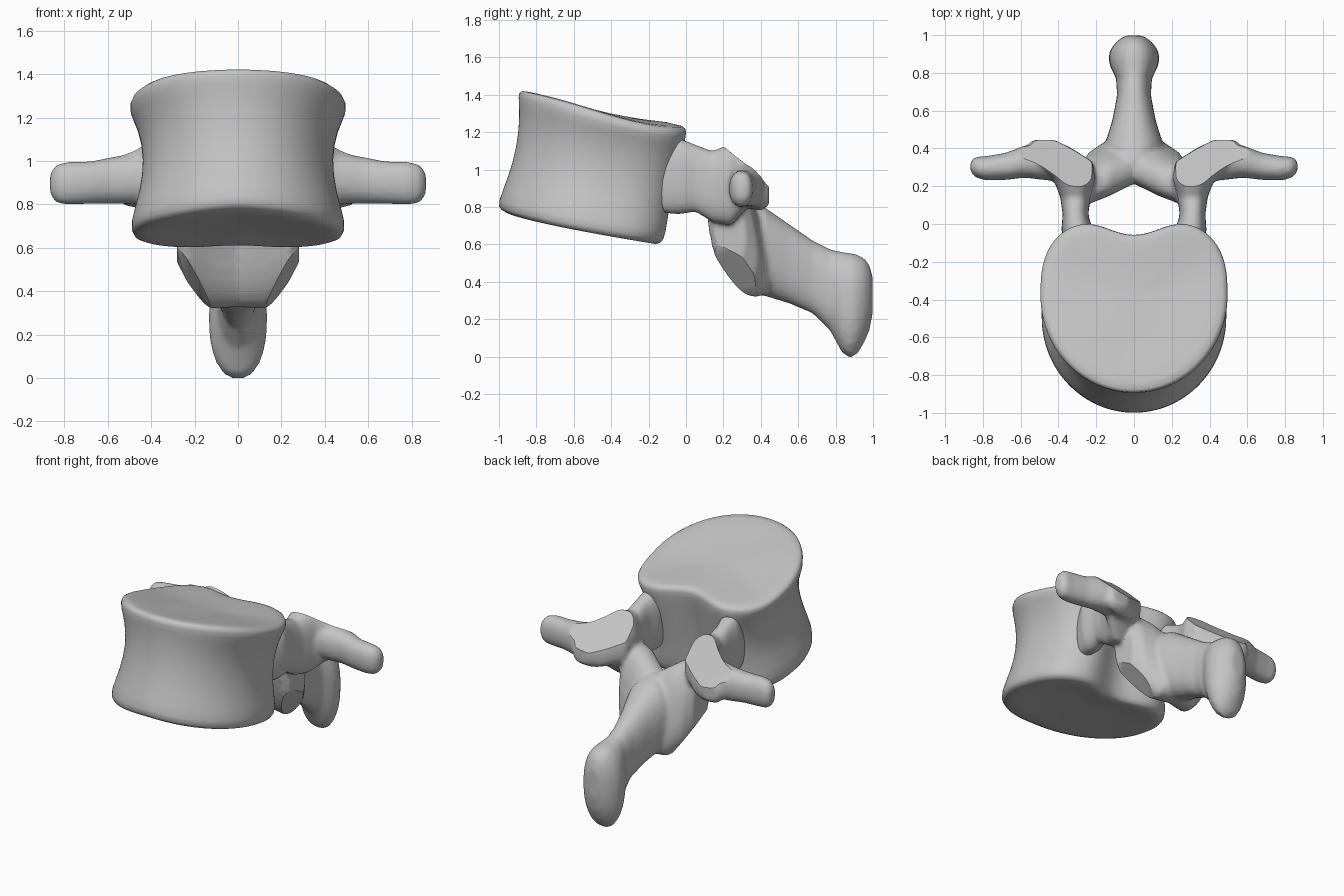
import bpy, bmesh
from math import cos, sin, tau, exp, radians
from mathutils import Vector, Matrix

if "Cube" in bpy.data.objects:
    bpy.data.objects.remove(bpy.data.objects["Cube"], do_unlink=True)

bone = bpy.data.materials.new("bone_grey")
bone.use_nodes = True
bone.diffuse_color = (0.55, 0.55, 0.55, 1)
bone.node_tree.nodes["Principled BSDF"].inputs["Base Color"].default_value = bone.diffuse_color


def power(v, e):
    return abs(v) ** e * (1 if v >= 0 else -1)


def loft(bm, rings):
    """Skin a list of point rings and close both ends with a fan."""
    loops = [[bm.verts.new(p) for p in ring] for ring in rings]
    n = len(loops[0])
    for lo, hi in zip(loops, loops[1:]):
        for i in range(n):
            j = (i + 1) % n
            bm.faces.new((lo[i], lo[j], hi[j], hi[i]))
    for loop in (loops[0], loops[-1]):
        mid = bm.verts.new(sum((v.co for v in loop), Vector()) / n)
        for i in range(n):
            bm.faces.new((loop[i], loop[(i + 1) % n], mid))


def section(centre, a, b, n=24, e=0.8):
    """Rounded section spanned by two half-extent vectors."""
    c, a, b = Vector(centre), Vector(a), Vector(b)
    return [c + a * power(cos(t), e) + b * power(sin(t), e)
            for t in (tau * i / n for i in range(n))]


def finish(name, bm):
    bmesh.ops.recalc_face_normals(bm, faces=bm.faces[:])
    mesh = bpy.data.meshes.new(name)
    bm.to_mesh(mesh)
    bm.free()
    mesh.materials.append(bone)
    ob = bpy.data.objects.new(name, mesh)
    bpy.context.scene.collection.objects.link(ob)
    return ob


def bake(ob, angle):
    """Apply the modifiers and smooth everything but the sharp edges."""
    graph = bpy.context.evaluated_depsgraph_get()
    mesh = bpy.data.meshes.new_from_object(ob.evaluated_get(graph))
    ob.modifiers.clear()
    ob.data = mesh
    mesh.materials.clear()
    mesh.materials.append(bone)
    mesh.shade_smooth()
    mesh.set_sharp_from_angle(angle=radians(angle))


# Vertebral body: tilted kidney-shaped rings with a narrow waist
def body_ring(front, back, z_front, z_back, width, bend, droop, n=64):
    pts = []
    for i in range(n):
        t = tau * i / n
        if sin(t) < 0:
            u, v = cos(t), 0.57 + 0.57 * sin(t)
        else:
            u = power(cos(t), 0.78)
            v = 0.57 + 0.48 * power(sin(t), 0.72) - 0.13 * exp(-(u / 0.4) ** 2)
        v = max(v, 0)
        z = z_front + (z_back - z_front) * v ** bend - droop * u ** 4 * v
        pts.append(Vector((width * u, front + (back - front) * v, z)))
    return pts


# front y, back y, front z, back z, half width, bend, side droop
body_rings = [
    (-0.78, -0.35, 0.735, 0.66, 0.25, 0.9, 0),
    (-0.93, -0.18, 0.755, 0.60, 0.43, 0.8, 0),
    (-0.995, -0.125, 0.785, 0.598, 0.485, 0.75, 0),
    (-1.01, -0.10, 0.82, 0.65, 0.498, 0.8, 0),
    (-0.95, -0.085, 0.96, 0.78, 0.452, 0.9, 0),
    (-0.905, -0.055, 1.12, 0.93, 0.43, 1, 0),
    (-0.89, -0.015, 1.27, 1.09, 0.46, 1, 0.01),
    (-0.895, 0.01, 1.36, 1.18, 0.505, 1, 0.03),
    (-0.897, 0.01, 1.42, 1.225, 0.49, 1, 0.05),
    (-0.865, -0.02, 1.427, 1.24, 0.455, 1, 0.05),
    (-0.65, -0.2, 1.36, 1.26, 0.25, 1, 0.02),
]
bm = bmesh.new()
loft(bm, [body_ring(*r) for r in body_rings])
body = finish("vertebral_body", bm)
body.modifiers.new("smooth", "SUBSURF").levels = 1
bake(body, 60)

# Neural arch, gathered from lofts and fused into one skin
arch = bmesh.new()

# Pedicle and upper joint mass: x, y, z, half width, half height
pedicle = [
    (0.29, -0.14, 0.93, 0.06, 0.16),
    (0.30, -0.04, 0.965, 0.085, 0.205),
    (0.31, 0.05, 0.955, 0.068, 0.18),
    (0.31, 0.14, 0.91, 0.08, 0.19),
    (0.315, 0.24, 0.92, 0.112, 0.22),
    (0.38, 0.33, 0.94, 0.162, 0.145),
    (0.45, 0.40, 0.88, 0.122, 0.10),
    (0.48, 0.445, 0.87, 0.06, 0.06),
]
# Transverse process: x, y, z, half depth, half height
transverse = [
    (0.34, 0.31, 0.92, 0.09, 0.11),
    (0.45, 0.33, 0.92, 0.10, 0.12),
    (0.58, 0.33, 0.91, 0.085, 0.108),
    (0.68, 0.305, 0.90, 0.072, 0.098),
    (0.78, 0.295, 0.897, 0.065, 0.099),
    (0.835, 0.30, 0.895, 0.056, 0.09),
    (0.866, 0.305, 0.895, 0.03, 0.05),
]
for s in (1, -1):
    loft(arch, [section((s * x, y, z), (w, 0, 0), (0, 0, h)) for x, y, z, w, h in pedicle])
    loft(arch, [section((s * x, y, z), (0, d, 0), (0, 0, h), e=0.9)
                for x, y, z, d, h in transverse])

# Lamina across the back of the canal: x, y, z, half depth, lean, half height
lamina = [
    (0.282, 0.23, 0.71, 0.085, -0.02, 0.20),
    (0.235, 0.245, 0.67, 0.125, -0.045, 0.265),
    (0.13, 0.30, 0.615, 0.125, -0.07, 0.295),
]
middle = [(0, 0.335, 0.575, 0.105, -0.05, 0.25)]
across = lamina + middle + [(-r[0], *r[1:]) for r in reversed(lamina)]
loft(arch, [section((x, y, z), (0, d, 0), (0, lean, h)) for x, y, z, d, lean, h in across])

# Spinous process: y, top, bottom, half width
spinous = [
    (0.33, 0.83, 0.38, 0.13),
    (0.42, 0.80, 0.325, 0.155),
    (0.55, 0.71, 0.285, 0.115),
    (0.68, 0.62, 0.23, 0.09),
    (0.77, 0.575, 0.14, 0.095),
    (0.835, 0.56, 0.02, 0.127),
    (0.88, 0.555, -0.008, 0.136),
    (0.92, 0.545, 0.02, 0.126),
    (0.955, 0.525, 0.08, 0.103),
    (0.98, 0.49, 0.14, 0.075),
    (0.998, 0.43, 0.23, 0.04),
]
loft(arch, [section((0, y, (top + low) / 2), (w, 0, 0), (0, 0, (top - low) / 2), e=0.88)
            for y, top, low, w in spinous])

neural_arch = finish("neural_arch", arch)
skin = neural_arch.modifiers.new("fuse", "REMESH")
skin.mode = "VOXEL"
skin.voxel_size = 0.014
soften = neural_arch.modifiers.new("soften", "SMOOTH")
soften.factor = 0.5
soften.iterations = 6


# Flat joint facets sliced off with boxes
def facet_cutter(name, point, normal, half_size, depth):
    normal = Vector(normal).normalized()
    cut = bmesh.new()
    turn = normal.to_track_quat("Z", "Y").to_matrix().to_4x4()
    place = Matrix.Translation(Vector(point) + normal * depth / 2) @ turn
    size = Matrix.Diagonal((half_size * 2, half_size * 2, depth, 1))
    bmesh.ops.create_cube(cut, size=1, matrix=place @ size)
    ob = finish(name, cut)
    ob.hide_render = True
    mod = neural_arch.modifiers.new(name, "BOOLEAN")
    mod.operation = "DIFFERENCE"
    mod.solver = "EXACT"
    mod.object = ob
    return ob


cutters = []
for s, side in ((1, "left"), (-1, "right")):
    cutters.append(facet_cutter(side + "_upper_facet_cutter", (s * 0.38, 0.33, 1.0),
                                (s * -0.15, 1, 1), 0.24, 0.3))
    cutters.append(facet_cutter(side + "_lower_facet_cutter", (s * 0.2, 0.265, 0.45),
                                (s * 0.75, -0.3, -0.6), 0.24, 0.25))
bpy.context.view_layer.update()
bake(neural_arch, 35)
for ob in cutters:
    bpy.data.objects.remove(ob, do_unlink=True)
